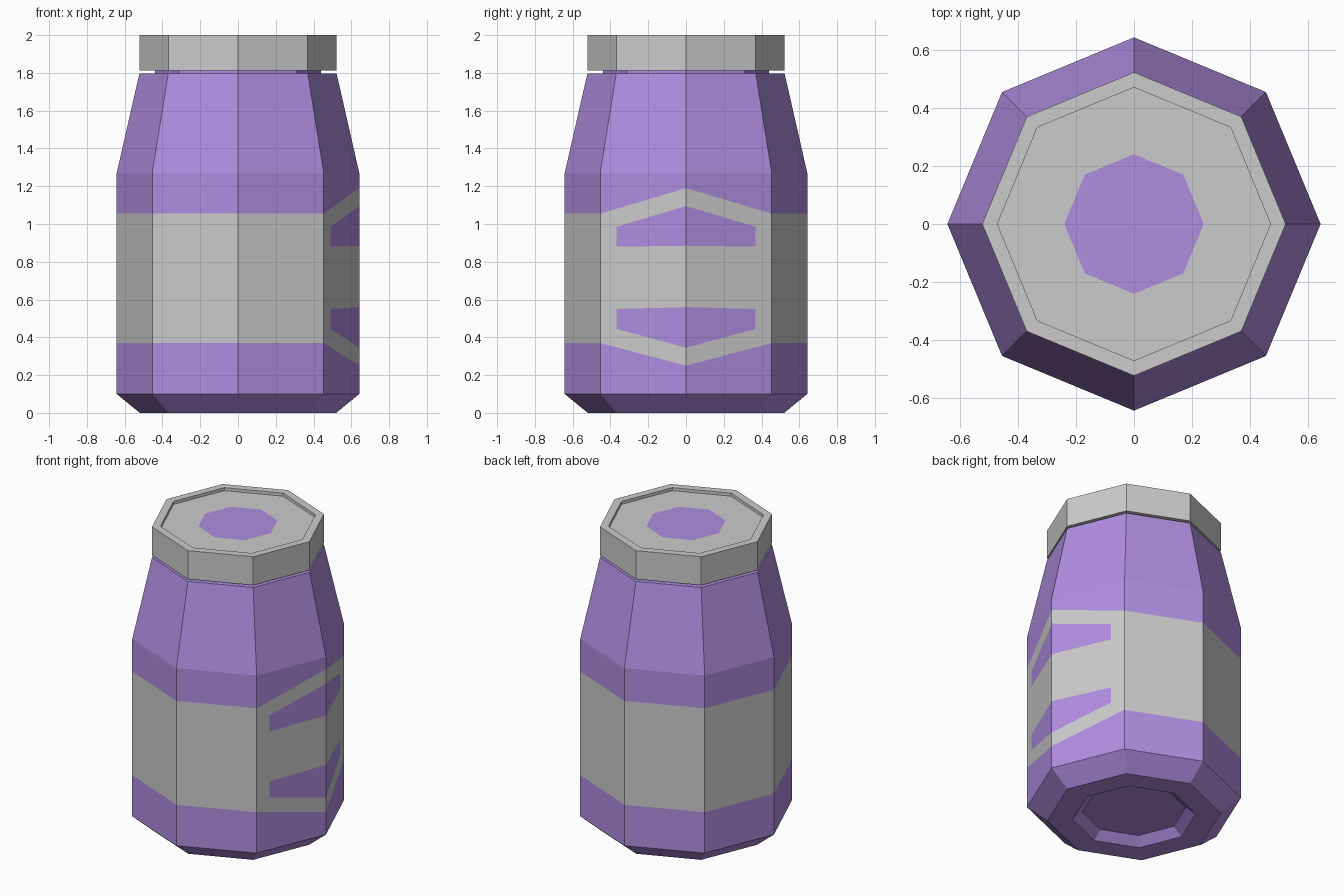
import bpy
from math import cos, sin, pi

if "Cube" in bpy.data.objects:
    bpy.data.objects.remove(bpy.data.objects["Cube"])

SIDES = 8
R = 0.642
purple = bpy.data.materials.new("purple")
purple.diffuse_color = (0.44, 0.27, 0.755, 1)
purple.use_nodes = True
purple.node_tree.nodes["Principled BSDF"].inputs["Base Color"].default_value = purple.diffuse_color


def make(name, verts, faces, mat=None):
    me = bpy.data.meshes.new(name)
    me.from_pydata(verts, [], faces)
    me.update()
    ob = bpy.data.objects.new(name, me)
    bpy.context.collection.objects.link(ob)
    if mat:
        me.materials.append(mat)
    return ob


def lathe(name, profile, mat=None, cap_start=False, cap_end=False):
    """Turn an (r, z) profile, listed bottom-up on the outside, into an octagonal shell."""
    verts = [(r * cos(2 * pi * k / SIDES), r * sin(2 * pi * k / SIDES), z)
             for r, z in profile for k in range(SIDES)]
    faces = []
    for i in range(len(profile) - 1):
        for k in range(SIDES):
            n = (k + 1) % SIDES
            a, b = i * SIDES, (i + 1) * SIDES
            faces.append((a + k, a + n, b + n, b + k))
    if cap_start:
        faces.append(tuple(reversed(range(SIDES))))
    if cap_end:
        last = (len(profile) - 1) * SIDES
        faces.append(tuple(range(last, last + SIDES)))
    return make(name, verts, faces, mat)


def on_side(k, t, z):
    """Point on side k, t running from its first corner (0) to its second (1)."""
    a, b = 2 * pi * k / SIDES, 2 * pi * (k + 1) / SIDES
    return (R * (cos(a) * (1 - t) + cos(b) * t), R * (sin(a) * (1 - t) + sin(b) * t), z)


def panels(name, quads, mat=None):
    """Each quad: side, t0, t1, then (bottom, top) heights at t0 and at t1."""
    verts, faces = [], []
    for k, t0, t1, (b0, h0), (b1, h1) in quads:
        n = len(verts)
        verts += [on_side(k, t0, b0), on_side(k, t1, b1), on_side(k, t1, h1), on_side(k, t0, h0)]
        faces.append((n, n + 1, n + 2, n + 3))
    return make(name, verts, faces, mat)


# Foot with recessed underside, and the tapering shoulder with neck
lathe("jar_foot", [(0.31, 0.05), (0.37, 0), (0.52, 0), (R, 0.1)], purple, cap_start=True)
lathe("jar_shoulder", [(R, 1.27), (0.522, 1.797), (0.44, 1.797), (0.44, 1.83)], purple, cap_end=True)

# Straight wall: plain sides, then the two label sides that meet at the +x corner
LOW, HIGH = 0.37, 1.055
PEAK_LOW, PEAK_HIGH = 0.25, 1.19
T = 0.813                                  # where the label bars end
mid_low = PEAK_LOW + (LOW - PEAK_LOW) * T
mid_high = PEAK_HIGH + (HIGH - PEAK_HIGH) * T
at_peak = [PEAK_LOW, 0.345, 0.56, 0.885, 1.095, PEAK_HIGH]
at_end = [mid_low, 0.445, 0.55, 0.88, 0.985, mid_high]

wall, label, bars = [], [], []
for k in range(1, SIDES - 1):
    wall += [(k, 0, 1, (0.1, LOW), (0.1, LOW)), (k, 0, 1, (HIGH, 1.27), (HIGH, 1.27))]
    label.append((k, 0, 1, (LOW, HIGH), (LOW, HIGH)))


def mirrored(target, t0, t1, s0, s1):
    target.append((0, t0, t1, s0, s1))
    target.append((SIDES - 1, 1 - t1, 1 - t0, s1, s0))


mirrored(wall, 0, 1, (0.1, PEAK_LOW), (0.1, LOW))
mirrored(wall, 0, 1, (PEAK_HIGH, 1.27), (HIGH, 1.27))
mirrored(label, T, 1, (mid_low, mid_high), (LOW, HIGH))
for i in range(5):
    mirrored(bars if i in (1, 3) else label, 0, T, tuple(at_peak[i:i + 2]), tuple(at_end[i:i + 2]))

panels("jar_wall", wall, purple)
panels("label_band", label)
panels("label_bars", bars, purple)

# Lid with a raised rim and a flush coloured centre
lathe("lid", [(0.44, 1.812), (0.522, 1.812), (0.522, 2.0), (0.47, 2.0), (0.47, 1.98), (0.24, 1.98)],
      cap_start=True)
lathe("lid_centre", [(0.24, 1.98)], purple, cap_end=True)
